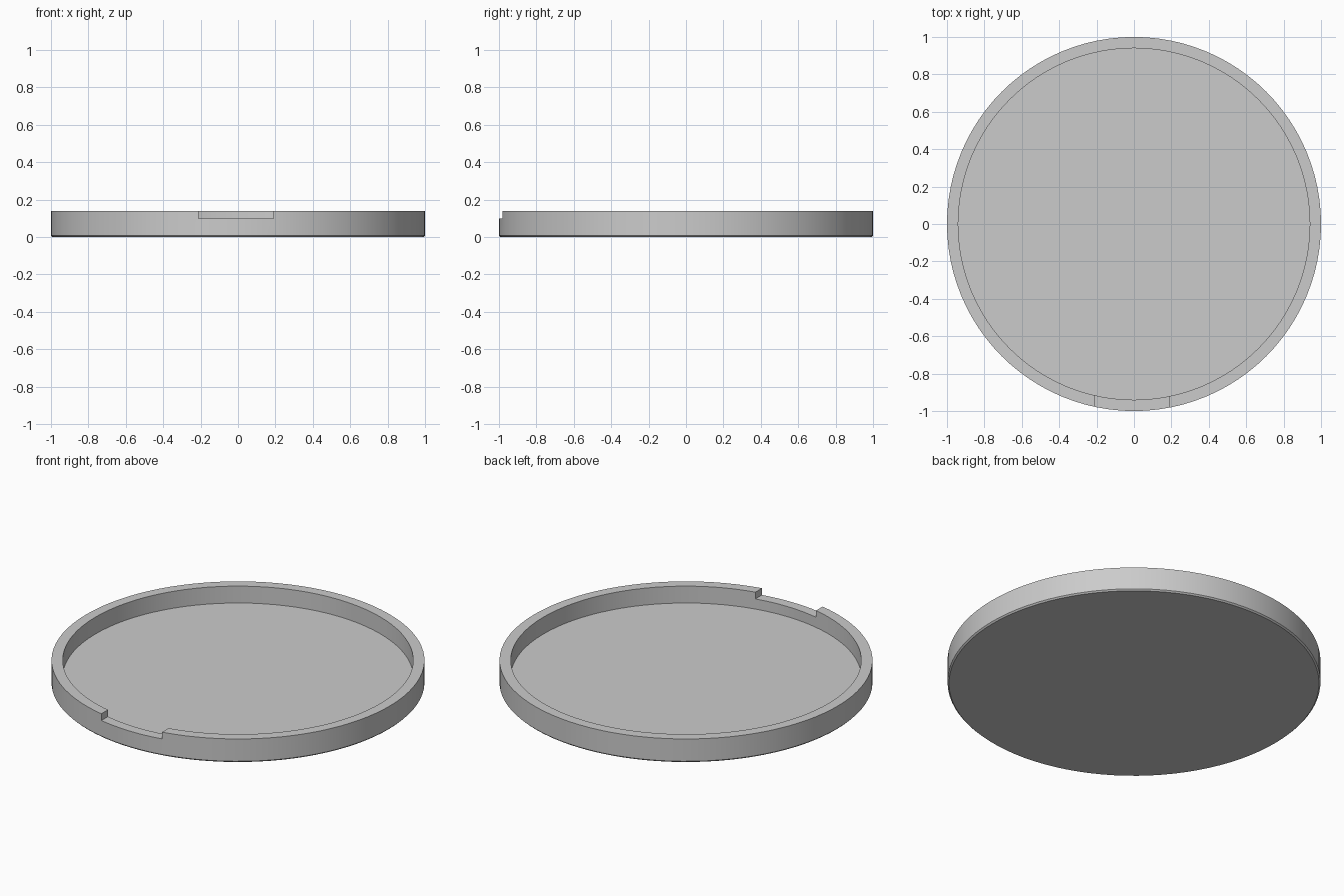
import bpy, bmesh, math

SEGMENTS = 96
HEIGHT, FLOOR, NOTCH_Z = 0.14, 0.04, 0.10
OUTER, INNER, CHAMFER = 1.0, 0.94, 0.008

cube = bpy.data.objects.get("Cube")
if cube:
    bpy.data.objects.remove(cube, do_unlink=True)

# Plain grey material
grey = bpy.data.materials.new("plain_grey")
grey.use_nodes = True
colour = (0.6, 0.6, 0.6, 1)
grey.diffuse_color = colour
grey.node_tree.nodes["Principled BSDF"].inputs["Base Color"].default_value = colour

# Tray: a lathed profile from the base up over the rim and down to the floor
profile = [(OUTER - CHAMFER, 0), (OUTER, CHAMFER), (OUTER, HEIGHT),
           (INNER, HEIGHT), (INNER, FLOOR)]
bm = bmesh.new()
rings = []
for radius, z in profile:
    angles = [2 * math.pi * i / SEGMENTS for i in range(SEGMENTS)]
    rings.append([bm.verts.new((radius * math.cos(a), radius * math.sin(a), z)) for a in angles])
for low, high in zip(rings, rings[1:]):
    for i in range(SEGMENTS):
        j = (i + 1) % SEGMENTS
        bm.faces.new((low[i], low[j], high[j], high[i]))
bm.faces.new(rings[0][::-1])
bm.faces.new(rings[-1])
bmesh.ops.recalc_face_normals(bm, faces=bm.faces)
mesh = bpy.data.meshes.new("round_tray")
bm.to_mesh(mesh)
bm.free()
mesh.materials.append(grey)
tray = bpy.data.objects.new("round_tray", mesh)
bpy.context.collection.objects.link(tray)

# Notch cut through the front of the rim
left, right = -0.21, 0.19
bpy.ops.mesh.primitive_cube_add(size=1, location=((left + right) / 2, -0.95, NOTCH_Z + 0.1))
cutter = bpy.context.object
cutter.name = "notch_cutter"
cutter.scale = (right - left, 0.3, 0.2)
cutter.data.materials.append(grey)
cutter.hide_render = True
cutter.display_type = "WIRE"

bpy.ops.object.select_all(action="DESELECT")
tray.select_set(True)
bpy.context.view_layer.objects.active = tray
cut = tray.modifiers.new("rim_notch", "BOOLEAN")
cut.operation = "DIFFERENCE"
cut.solver = "EXACT"
cut.object = cutter
bpy.ops.object.modifier_apply(modifier=cut.name)
bpy.data.objects.remove(cutter, do_unlink=True)
bpy.ops.object.shade_smooth_by_angle(angle=math.radians(30))
